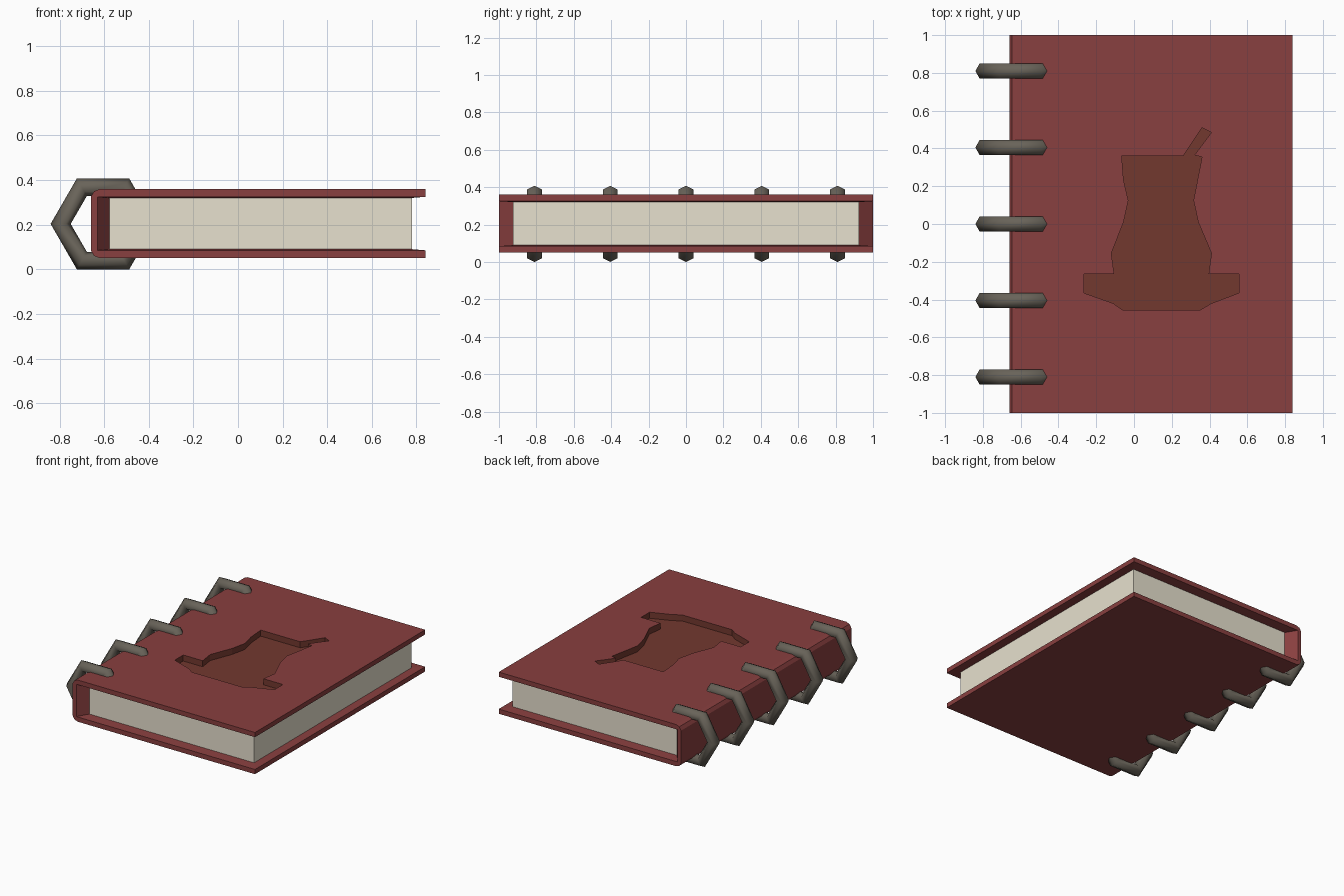
import bpy, bmesh, math

if "Cube" in bpy.data.objects:
    bpy.data.objects.remove(bpy.data.objects["Cube"])


def material(name, rgb):
    m = bpy.data.materials.new(name)
    m.diffuse_color = (*rgb, 1)
    m.use_nodes = True
    m.node_tree.nodes["Principled BSDF"].inputs["Base Color"].default_value = m.diffuse_color
    return m


def finish(bm, name, mats):
    bmesh.ops.recalc_face_normals(bm, faces=bm.faces)
    me = bpy.data.meshes.new(name)
    bm.to_mesh(me)
    bm.free()
    ob = bpy.data.objects.new(name, me)
    bpy.context.collection.objects.link(ob)
    for m in mats:
        me.materials.append(m)
    return ob


MATS = [material("cover", (0.25, 0.05, 0.05)),
        material("pages", (0.80, 0.75, 0.62)),
        material("cover_inlay", (0.17, 0.04, 0.028))]
METAL = material("binding_ring", (0.14, 0.125, 0.10))

# Book body: x/z profiles of the cover, its inner rim and the page block
outer = [(.84, .05), (-.62, .05), (-.645, .06), (-.66, .085),
         (-.66, .325), (-.645, .35), (-.62, .36), (.84, .36)]
rim = [(.84, .325), (-.63, .325), (-.63, .085), (.84, .085)]
page = [(.78, .32), (-.575, .32), (-.575, .09), (.78, .09)]

bm = bmesh.new()


def ring(pts, y):
    return [bm.verts.new((x, y, z)) for x, z in pts]


def face(*vs, mat=0):
    bm.faces.new(vs).material_index = mat


f, b = ring(outer + rim, -1), ring(outer + rim, 1)
pf, pb = ring(page, -.925), ring(page, .925)
n = len(outer)
face(*f)
face(*b)
for i in list(range(n)) + [n + 3]:          # outside skin and board edges
    j = (i + 1) % len(f)
    face(f[i], f[j], b[j], b[i])
for c, p in ((f, pf), (b, pb)):             # sloped lining at both ends
    for i in range(3):
        face(c[n + i], c[n + i + 1], p[i + 1], p[i])
    face(*p, mat=1)
for i in (0, 3):                            # sloped lining at the opening side
    face(f[n + i], b[n + i], pb[i], pf[i])
face(pf[0], pb[0], pb[3], pf[3], mat=1)
book = finish(bm, "cover", MATS)

# Recessed decoration sunk into the top cover
outline = [(-.065, .36), (.26, .36), (.36, .51), (.41, .485), (.32, .365),
           (.36, .355), (.315, .125), (.34, .01), (.41, -.155), (.395, -.265),
           (.555, -.265), (.555, -.365), (.41, -.42), (.35, -.455),
           (-.06, -.455), (-.11, -.42), (-.265, -.365), (-.265, -.265),
           (-.105, -.265), (-.12, -.155), (-.055, .01), (-.03, .125), (-.055, .23)]
bm = bmesh.new()
base = bm.faces.new([bm.verts.new((x, y, .315)) for x, y in outline])
ext = bmesh.ops.extrude_face_region(bm, geom=[base], use_keep_orig=True)
bmesh.ops.translate(bm, vec=(0, 0, .2),
                    verts=[v for v in ext["geom"] if isinstance(v, bmesh.types.BMVert)])
for fc in bm.faces:
    fc.material_index = 2
cutter = finish(bm, "inlay_cutter", MATS)
cutter.hide_render = True

mod = book.modifiers.new("recess", 'BOOLEAN')
mod.operation = 'DIFFERENCE'
mod.solver = 'EXACT'
mod.object = cutter
bpy.context.view_layer.objects.active = book
bpy.ops.object.modifier_apply(modifier=mod.name)
bpy.data.objects.remove(cutter)

# Split the body into cover, pages and inlay
bpy.ops.object.select_all(action='DESELECT')
book.select_set(True)
bpy.ops.object.mode_set(mode='EDIT')
bpy.ops.mesh.select_all(action='SELECT')
bpy.ops.mesh.separate(type='MATERIAL')
bpy.ops.object.mode_set(mode='OBJECT')
for ob in list(bpy.context.scene.objects):
    ob.name = ob.material_slots[ob.data.polygons[0].material_index].material.name

# Five hexagonal binding rings along the spine
for k in range(5):
    bpy.ops.mesh.primitive_torus_add(
        major_segments=6, minor_segments=6, major_radius=.19, minor_radius=.045,
        location=(-.605, -.81 + .405 * k, .2035), rotation=(math.pi / 2, 0, 0))
    ob = bpy.context.object
    ob.name = f"binding_ring_{k + 1}"
    ob.data.materials.append(METAL)
    bpy.ops.object.shade_smooth()
